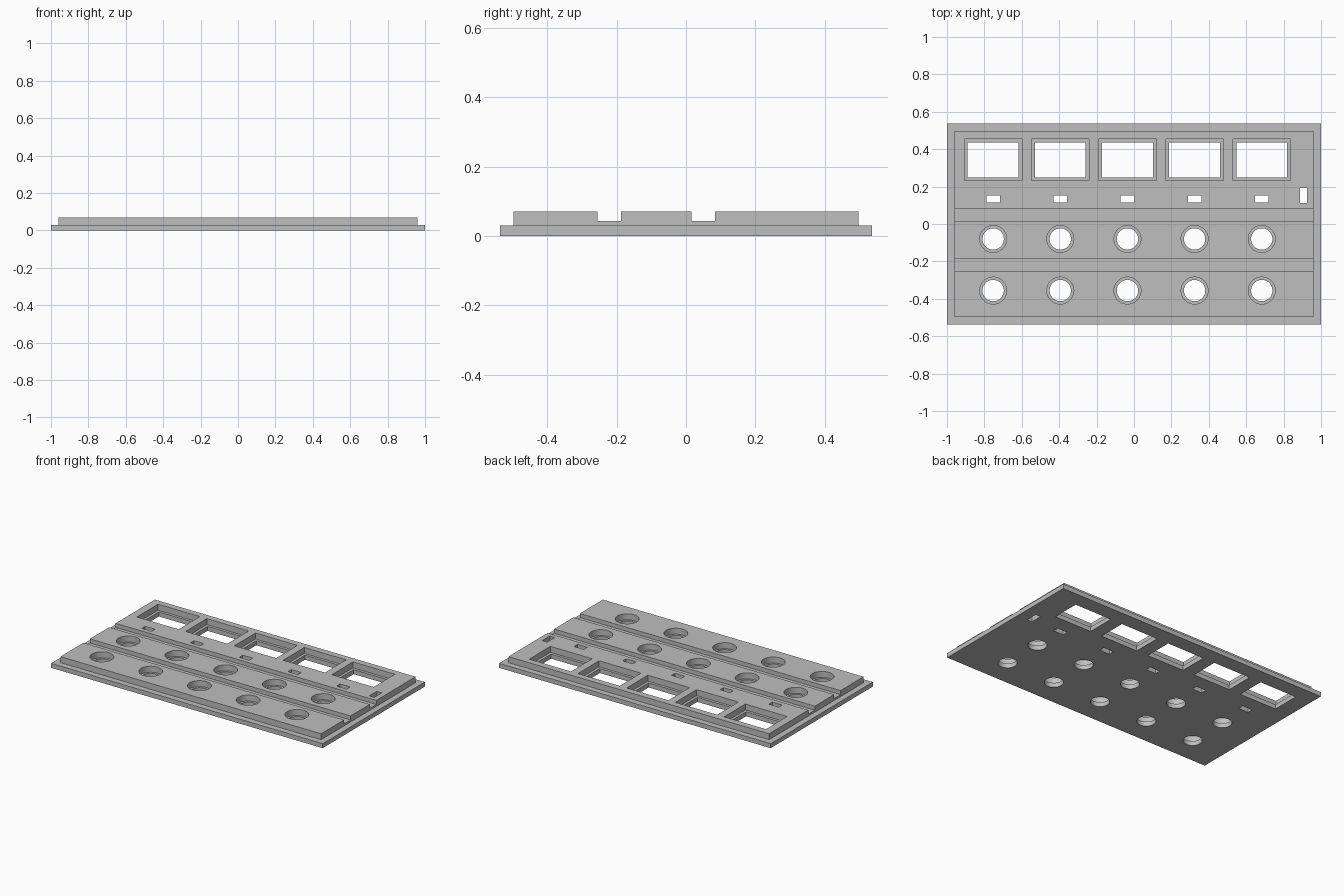
import bpy
import bmesh
from mathutils import Matrix, Vector

if "Cube" in bpy.data.objects:
    bpy.data.objects.remove(bpy.data.objects["Cube"], do_unlink=True)

BASE_TOP, GROOVE, TOP = 0.03, 0.043, 0.07
COLUMNS = [-0.753 + 0.359 * i for i in range(5)]

grey = bpy.data.materials.new("plain grey")
grey.use_nodes = True
colour = (0.52, 0.52, 0.52, 1)
grey.diffuse_color = colour
grey.node_tree.nodes["Principled BSDF"].inputs["Base Color"].default_value = colour


def add_box(bm, x, y, z):
    """Box from (low, high) ranges."""
    size = Vector((x[1] - x[0], y[1] - y[0], z[1] - z[0]))
    mid = Vector((sum(x), sum(y), sum(z))) / 2
    bmesh.ops.create_cube(bm, size=1, matrix=Matrix.LocRotScale(mid, None, size))


def add_centred(bm, x, y, w, d, z):
    add_box(bm, (x - w / 2, x + w / 2), (y - d / 2, y + d / 2), z)


def add_cylinder(bm, x, y, r, z):
    bmesh.ops.create_cone(bm, cap_ends=True, segments=48, radius1=r, radius2=r,
                          depth=z[1] - z[0], matrix=Matrix.Translation((x, y, sum(z) / 2)))


def make_object(name, bm):
    mesh = bpy.data.meshes.new(name)
    bm.to_mesh(mesh)
    bm.free()
    mesh.materials.append(grey)
    obj = bpy.data.objects.new(name, mesh)
    bpy.context.collection.objects.link(obj)
    return obj


def boolean(target, tool, operation):
    mod = target.modifiers.new(tool.name, "BOOLEAN")
    mod.object, mod.operation, mod.solver = tool, operation, "EXACT"
    tool.hide_render = True


# Wide bottom plate
bm = bmesh.new()
add_box(bm, (-1, 1), (-0.537, 0.537), (0, BASE_TOP))
faceplate = make_object("faceplate", bm)

# Raised panel: stepped side profile with two grooves, extruded along x
profile = [(-0.497, 0.02), (-0.497, TOP), (-0.255, TOP), (-0.255, GROOVE),
           (-0.187, GROOVE), (-0.187, TOP), (0.016, TOP), (0.016, GROOVE),
           (0.084, GROOVE), (0.084, TOP), (0.497, TOP), (0.497, 0.02)]
bm = bmesh.new()
face = bm.faces.new([bm.verts.new((-0.96, y, z)) for y, z in profile])
ext = bmesh.ops.extrude_face_region(bm, geom=[face], use_keep_orig=True)
bmesh.ops.translate(bm, vec=(1.92, 0, 0), verts=[v for v in ext["geom"] if isinstance(v, bmesh.types.BMVert)])
bmesh.ops.recalc_face_normals(bm, faces=bm.faces)
panel = make_object("raised_panel", bm)

# Through openings and the wider recesses above them
through, recess = bmesh.new(), bmesh.new()
for x in COLUMNS:
    for bm, rim, z in ((through, 0, (-0.1, 0.2)), (recess, 1, (BASE_TOP, 0.2))):
        add_centred(bm, x, 0.343, 0.272 + rim * 0.036, 0.187 + rim * 0.036, z)
        for y in (-0.08, -0.356):
            add_cylinder(bm, x, y, 0.057 + rim * 0.015, z)
    add_centred(through, x, 0.133, 0.073, 0.037, (-0.1, 0.2))
add_centred(through, 0.906, 0.153, 0.037, 0.08, (-0.1, 0.2))
through_cutter = make_object("through_cutter", through)
recess_cutter = make_object("recess_cutter", recess)

boolean(faceplate, panel, "UNION")
boolean(faceplate, recess_cutter, "DIFFERENCE")
boolean(faceplate, through_cutter, "DIFFERENCE")

# Bake the result and discard the helpers
graph = bpy.context.evaluated_depsgraph_get()
baked = bpy.data.meshes.new_from_object(faceplate.evaluated_get(graph))
faceplate.modifiers.clear()
faceplate.data = baked
for helper in (panel, recess_cutter, through_cutter):
    bpy.data.objects.remove(helper, do_unlink=True)

# Smooth round holes, crisp edges
bpy.ops.object.select_all(action="DESELECT")
faceplate.select_set(True)
bpy.context.view_layer.objects.active = faceplate
bpy.ops.object.shade_smooth_by_angle()
